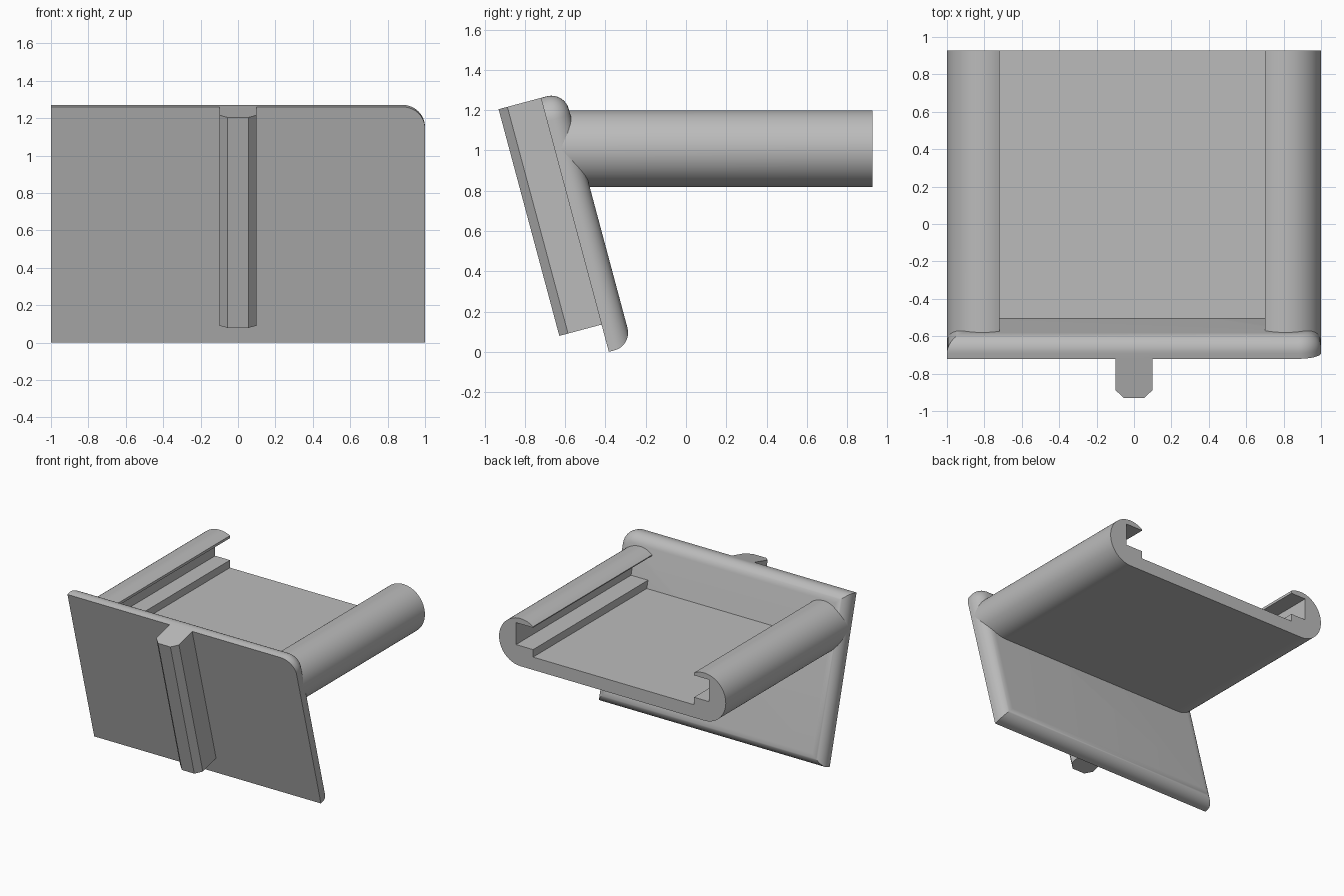
import bpy, bmesh
from math import sin, cos, pi, acos, radians, sqrt
from mathutils import Vector

cube = bpy.data.objects.get("Cube")
if cube:
    bpy.data.objects.remove(cube, do_unlink=True)

grey = bpy.data.materials.new("plain_grey")
grey.use_nodes = True
colour = (0.5, 0.5, 0.5, 1)
grey.diffuse_color = colour
grey.node_tree.nodes["Principled BSDF"].inputs["Base Color"].default_value = colour

TILT = radians(15)
FOOT_Y = -0.383          # front bottom edge of the plate


def loft(name, rings, tilted=False):
    """Join equal rings of points into a closed solid with flat ends."""
    bm = bmesh.new()
    loops = [[bm.verts.new(p) for p in ring] for ring in rings]
    n = len(loops[0])
    for a, b in zip(loops, loops[1:]):
        for i in range(n):
            j = (i + 1) % n
            bm.faces.new((a[i], a[j], b[j], b[i]))
    bm.faces.new(loops[0])
    bm.faces.new(loops[-1])
    bmesh.ops.recalc_face_normals(bm, faces=bm.faces)
    mesh = bpy.data.meshes.new(name)
    bm.to_mesh(mesh)
    bm.free()
    mesh.materials.append(grey)
    obj = bpy.data.objects.new(name, mesh)
    bpy.context.collection.objects.link(obj)
    if tilted:
        obj.location.y = FOOT_Y
        obj.rotation_euler.x = TILT
    bpy.ops.object.select_all(action='DESELECT')
    obj.select_set(True)
    bpy.context.view_layer.objects.active = obj
    bpy.ops.object.shade_smooth_by_angle(angle=radians(30))
    return obj


# Tilted plate: one rounded top corner, all back edges filleted
HEIGHT, THICK, FILLET, CORNER = 1.305, 0.12, 0.09, 0.12


def plate_ring(inset, depth):
    r = CORNER - inset
    pts = [(-1 + inset, HEIGHT - inset), (-1 + inset, inset), (1 - inset, inset)]
    for k in range(13):
        a = k / 12 * pi / 2
        pts.append((1 - CORNER + r * cos(a), HEIGHT - CORNER + r * sin(a)))
    return [Vector((x, depth, z)) for x, z in pts]


steps = [k / 12 * pi / 2 for k in range(13)]
rings = [plate_ring(0, 0)]
rings += [plate_ring(FILLET * (1 - cos(a)), THICK - FILLET + FILLET * sin(a)) for a in steps]
loft("tilted_plate", rings, tilted=True)

# Chamfered rib on the front of the plate
rib = [(-0.1, 0), (-0.1, -0.172), (-0.055, -0.217),
       (0.055, -0.217), (0.1, -0.172), (0.1, 0)]
loft("front_rib", [[Vector((x, y, z)) for x, y in rib] for z in (0.14, HEIGHT)], tilted=True)

# Tray with rounded sides, curled lips and a stepped slot along each side
RADIUS, MID_Z, BACK_Y = 0.19, 1.008, 0.927
FLOOR, LEDGE, LIP, WALL = 0.92, 0.98, 1.155, 0.85


def tray_side(tip):
    """Half profile from the floor, round the slot and lip, to the underside."""
    cx = 1 - RADIUS
    start = acos((tip - cx) / RADIUS)
    pts = [(tip, FLOOR), (tip, LEDGE), (WALL, LEDGE), (WALL, LIP), (tip, LIP)]
    for k in range(41):
        a = start - k / 40 * (start + pi / 2)
        pts.append((cx + RADIUS * cos(a), MID_Z + RADIUS * sin(a)))
    return pts


profile = tray_side(0.70) + [(-x, z) for x, z in reversed(tray_side(0.72))]


def plate_y(z):
    return FOOT_Y - z * sin(TILT) / cos(TILT) + 0.012


loft("slotted_tray", [[Vector((x, plate_y(z), z)) for x, z in profile],
                      [Vector((x, BACK_Y, z)) for x, z in profile]])
